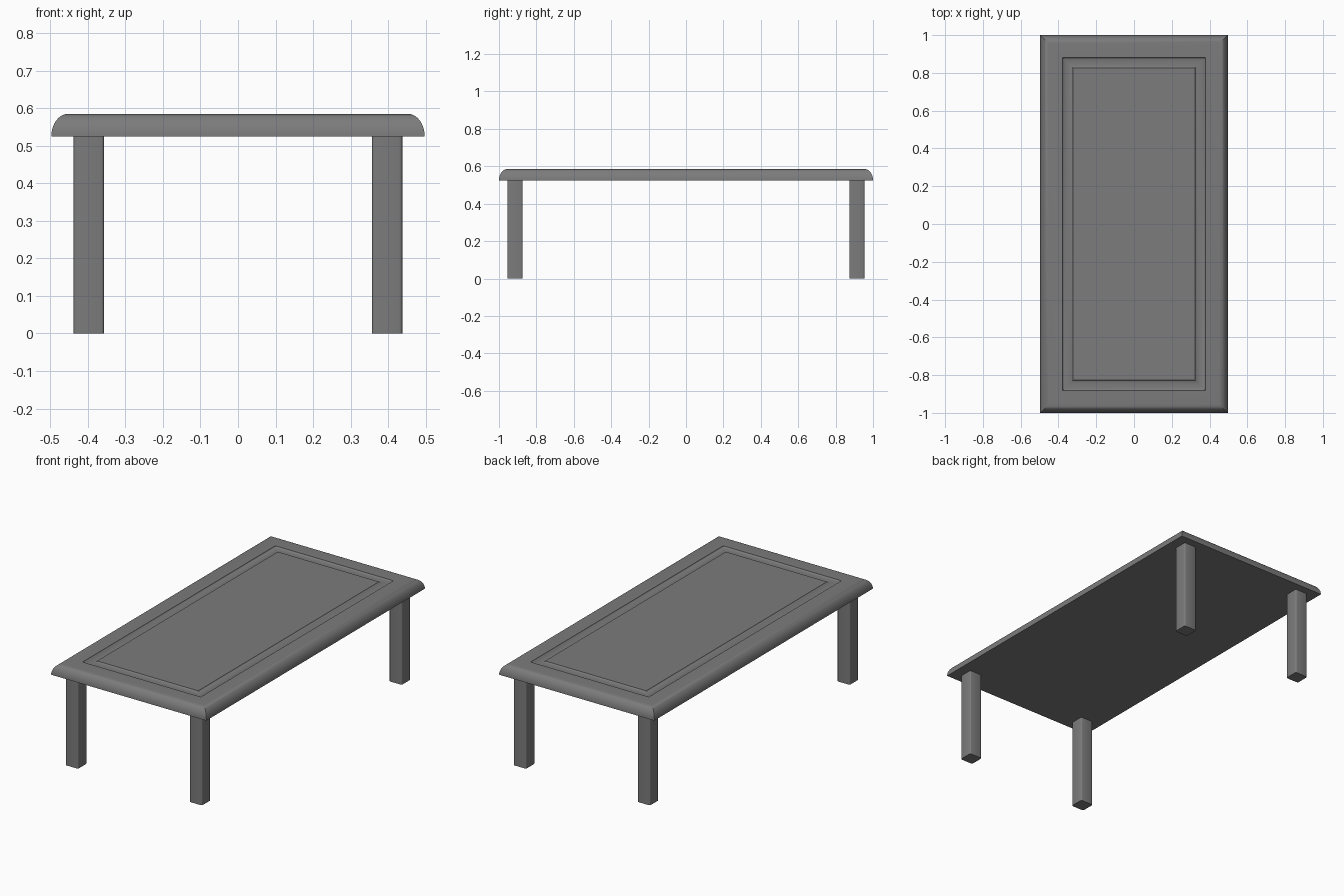
import bpy, bmesh, math

if "Cube" in bpy.data.objects:
    bpy.data.objects.remove(bpy.data.objects["Cube"])

HX, HY = 0.497, 1.0          # half size of the table top
Z0, Z1 = 0.525, 0.585        # underside and upper face

dark = bpy.data.materials.new("dark_grey")
dark.diffuse_color = (0.2, 0.2, 0.2, 1)
dark.use_nodes = True
dark.node_tree.nodes["Principled BSDF"].inputs["Base Color"].default_value = dark.diffuse_color


def finish(name, bm, angle=35):
    bmesh.ops.recalc_face_normals(bm, faces=bm.faces)
    me = bpy.data.meshes.new(name)
    bm.to_mesh(me)
    bm.free()
    me.materials.append(dark)
    ob = bpy.data.objects.new(name, me)
    bpy.context.collection.objects.link(ob)
    bpy.context.view_layer.objects.active = ob
    ob.select_set(True)
    bpy.ops.object.shade_smooth_by_angle(angle=math.radians(angle))
    ob.select_set(False)
    return ob


# Table top: (inset, height) profile swept around a mitred rectangle
profile = []
for i in range(11):                       # rounded outer edge
    a = math.pi / 2 * i / 10
    profile.append((0.045 * (1 - math.cos(a)), Z0 + (Z1 - Z0) * math.sin(a)))
for i in range(13):                       # shallow round groove framing the panel
    a = math.pi * i / 12
    profile.append((0.146 - 0.027 * math.cos(a), Z1 - 0.009 * math.sin(a)))

bm = bmesh.new()
rings = [[bm.verts.new((sx * (HX - d), sy * (HY - d), z))
          for sx, sy in ((-1, -1), (1, -1), (1, 1), (-1, 1))]
         for d, z in profile]
for a, b in zip(rings, rings[1:]):
    for i in range(4):
        j = (i + 1) % 4
        bm.faces.new((a[i], a[j], b[j], b[i]))
bm.faces.new(rings[-1])
bm.faces.new(rings[0][::-1])
finish("table_top", bm, 30)

# Four square legs with softened vertical edges
for sx, side in ((-1, "left"), (1, "right")):
    for sy, end in ((-1, "front"), (1, "back")):
        bm = bmesh.new()
        bmesh.ops.create_cube(bm, size=1)
        bmesh.ops.scale(bm, vec=(0.081, 0.081, Z0), verts=bm.verts)
        bmesh.ops.translate(bm, vec=(sx * 0.397, sy * 0.914, Z0 / 2), verts=bm.verts)
        upright = [e for e in bm.edges
                   if abs(e.verts[0].co.z - e.verts[1].co.z) > 0.1]
        bmesh.ops.bevel(bm, geom=upright, offset=0.008, segments=3,
                        profile=0.5, affect='EDGES')
        finish(f"{end}_{side}_leg", bm)
